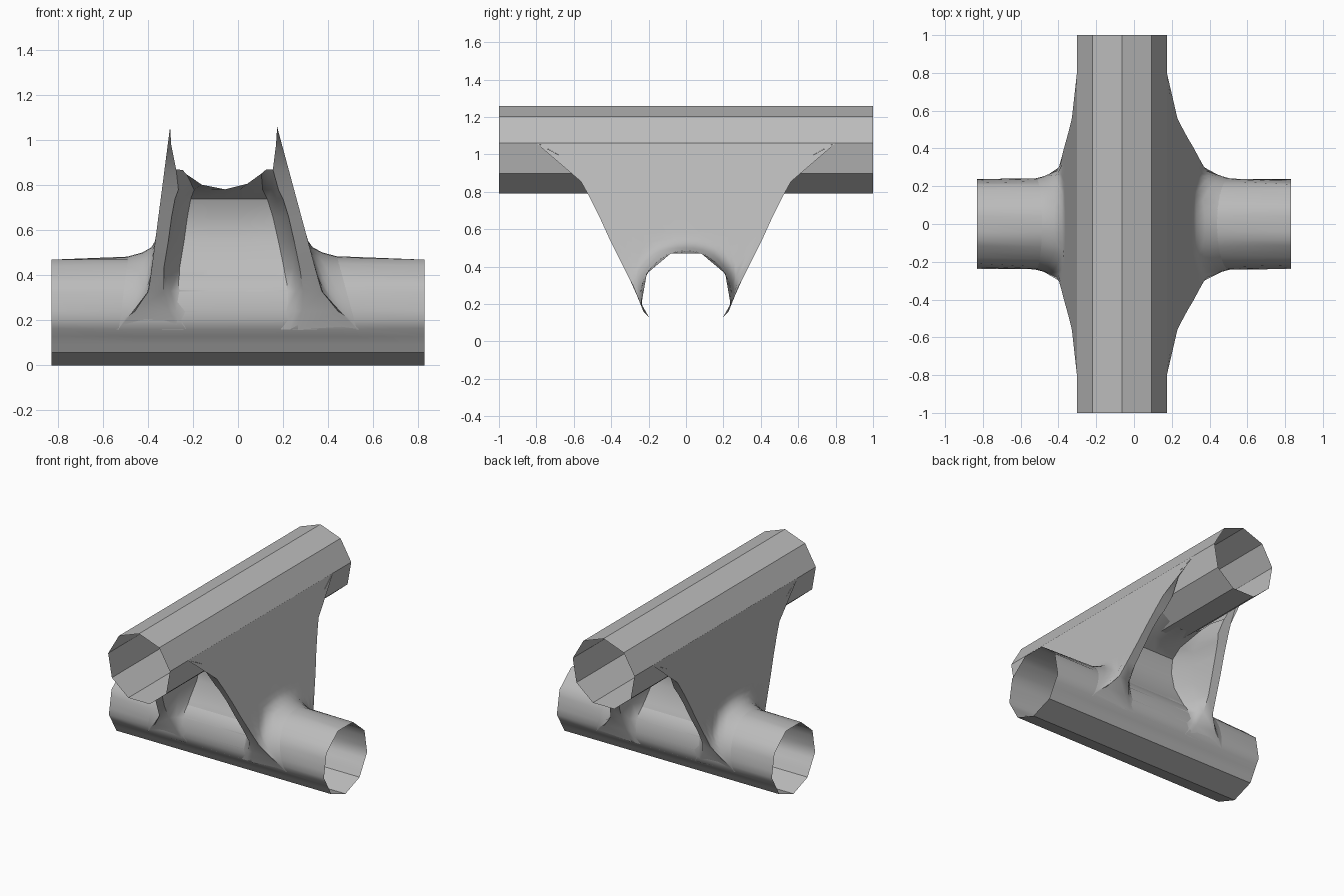
import bpy, bmesh, math
from mathutils import Vector

if "Cube" in bpy.data.objects:
    bpy.data.objects.remove(bpy.data.objects["Cube"])

R = 0.242                  # circumradius of both nine-sided tubes
LOW_Z = R                  # axis height of the lower tube (along x)
TOP_X, TOP_Z = -0.064, 1.018   # axis of the upper tube (along y)

grey = bpy.data.materials.new("plain grey")
grey.use_nodes = True
colour = (0.5, 0.5, 0.5, 1)
grey.diffuse_color = colour
grey.node_tree.nodes["Principled BSDF"].inputs["Base Color"].default_value = colour


def add_loft(bm, rows, closed=False):
    """Skin a list of equally long point rows."""
    grid = [[bm.verts.new(p) for p in row] for row in rows]
    for a, b in zip(grid, grid[1:]):
        n = len(a)
        for i in range(n if closed else n - 1):
            j = (i + 1) % n
            bm.faces.new((a[i], a[j], b[j], b[i]))


def finish(name, bm, angle=32):
    bmesh.ops.remove_doubles(bm, verts=bm.verts, dist=0.0005)
    bmesh.ops.dissolve_degenerate(bm, edges=bm.edges, dist=0.0005)
    bmesh.ops.recalc_face_normals(bm, faces=bm.faces)
    mesh = bpy.data.meshes.new(name)
    bm.to_mesh(mesh)
    bm.free()
    mesh.materials.append(grey)
    obj = bpy.data.objects.new(name, mesh)
    bpy.context.collection.objects.link(obj)
    bpy.ops.object.select_all(action='DESELECT')
    obj.select_set(True)
    bpy.context.view_layer.objects.active = obj
    bpy.ops.object.shade_smooth_by_angle(angle=math.radians(angle))
    return obj


def polygon_radius(angle):
    """Radius of a nine-sided polygon, angle measured from a corner."""
    half = math.pi / 9
    return R * math.cos(half) / math.cos(angle % (2 * half) - half)


# Upper tube: open, nine flat sides
bm = bmesh.new()
corners = [2 * math.pi * i / 9 for i in range(9)]
add_loft(bm, [[(TOP_X + R * math.sin(a), y, TOP_Z + R * math.cos(a))
               for a in corners] for y in (-1, 1)], closed=True)
finish("upper_tube", bm)

# Lower tube: nine-sided ends that turn round on the upper side near the middle
bm = bmesh.new()
steps = [2 * math.pi * i / 36 for i in range(36)]


def lower_ring(x, is_round):
    ring = []
    for a in steps:
        r = R if is_round and math.cos(a) < 0.4 else polygon_radius(a)
        ring.append((x, r * math.sin(a), LOW_Z - r * math.cos(a)))
    return ring


add_loft(bm, [lower_ring(x, abs(x) < 0.5) for x in (-0.83, -0.46, 0.46, 0.83)], closed=True)
finish("lower_tube", bm)

# Flange edge, foot to tip: y, z, right rim x, left rim x, web half thickness
EDGE = [
    (.225, .16, .26, .26, .226),
    (.26, .24, .285, .305, .242),
    (.30, .33, .29, .33, .225),
    (.35, .43, .275, .33, .165),
    (.41, .55, .25, .31, .11),
    (.46, .66, .225, .295, .10),
    (.50, .74, .20, .28, .13),
    (.52, .78, .18, .265, .22),
    (.57, .87, .155, .275, .40),
    (.65, .98, .168, .295, .60),
    (.80, 1.06, .174, .302, .78),
]


def outer_x(side, y, z):
    """Sloping flange plane plus a fillet around the lower tube."""
    plane = .174 + (1.06 - z) * .27 if side > 0 else .302 + (1.06 - z) * .13
    r = math.hypot(y, z - LOW_Z)
    return side * (plane + .12 * max(0, (.34 - r) / .1) ** 4)


def keep_outside(p):
    """Push a point out of the hollow tubes."""
    x, y, z = p
    d = Vector((x - TOP_X, z - TOP_Z))
    if d.length < .236:
        d *= .236 / d.length
        x, z = TOP_X + d.x, TOP_Z + d.y
    d = Vector((y, z - LOW_Z))
    if d.length < R:
        d *= R / d.length
        y, z = d.x, LOW_Z + d.y
    return x, y, z


bm = bmesh.new()

# Outer flange sheets, fanned from the lower tube to the flange outline
half = [(e[0], e[1]) for e in EDGE] + [(.5, 1.06), (.25, 1.06), (0, 1.06)]
outline = half + [(-y, z) for y, z in reversed(half[:-1])]
count = len(outline) - 1
for side in (1, -1):
    rows = []
    for f in (0, .03, .07, .12, .18, .4, .7, 1):
        row = []
        for i, (by, bz) in enumerate(outline):
            a = math.radians(-20 + 220 * i / count)
            y = R * math.cos(a) * (1 - f) + by * f
            z = (LOW_Z + R * math.sin(a)) * (1 - f) + bz * f
            row.append((outer_x(side, y, z), y, z))
        rows.append(row)
    add_loft(bm, rows)

# Recessed web between the flanges, then the edge strips up the upper tube
for face in (-1, 1):
    rows = []
    for y, z, right, left, web in EDGE[:9]:
        def flank(side, rim):
            return [(outer_x(side, y, z), face * y, z),
                    keep_outside((side * rim, face * (y - .01), z)),
                    keep_outside((side * (rim - .03), face * (.4 * y + .6 * web), z)),
                    keep_outside((side * (rim - .07), face * web, z))]
        middle = [keep_outside((x, face * web, z)) for x in (-.13, -.06, .01)]
        rows.append(flank(-1, left) + middle + flank(1, right)[::-1])
    add_loft(bm, rows)
    for side in (1, -1):
        add_loft(bm, [[(outer_x(side, e[0], e[1]), face * e[0], e[1]),
                       keep_outside((side * e[2 if side > 0 else 3], face * (e[0] - .01), e[1]))]
                      for e in EDGE[8:]])

finish("joining_web", bm, 40)
